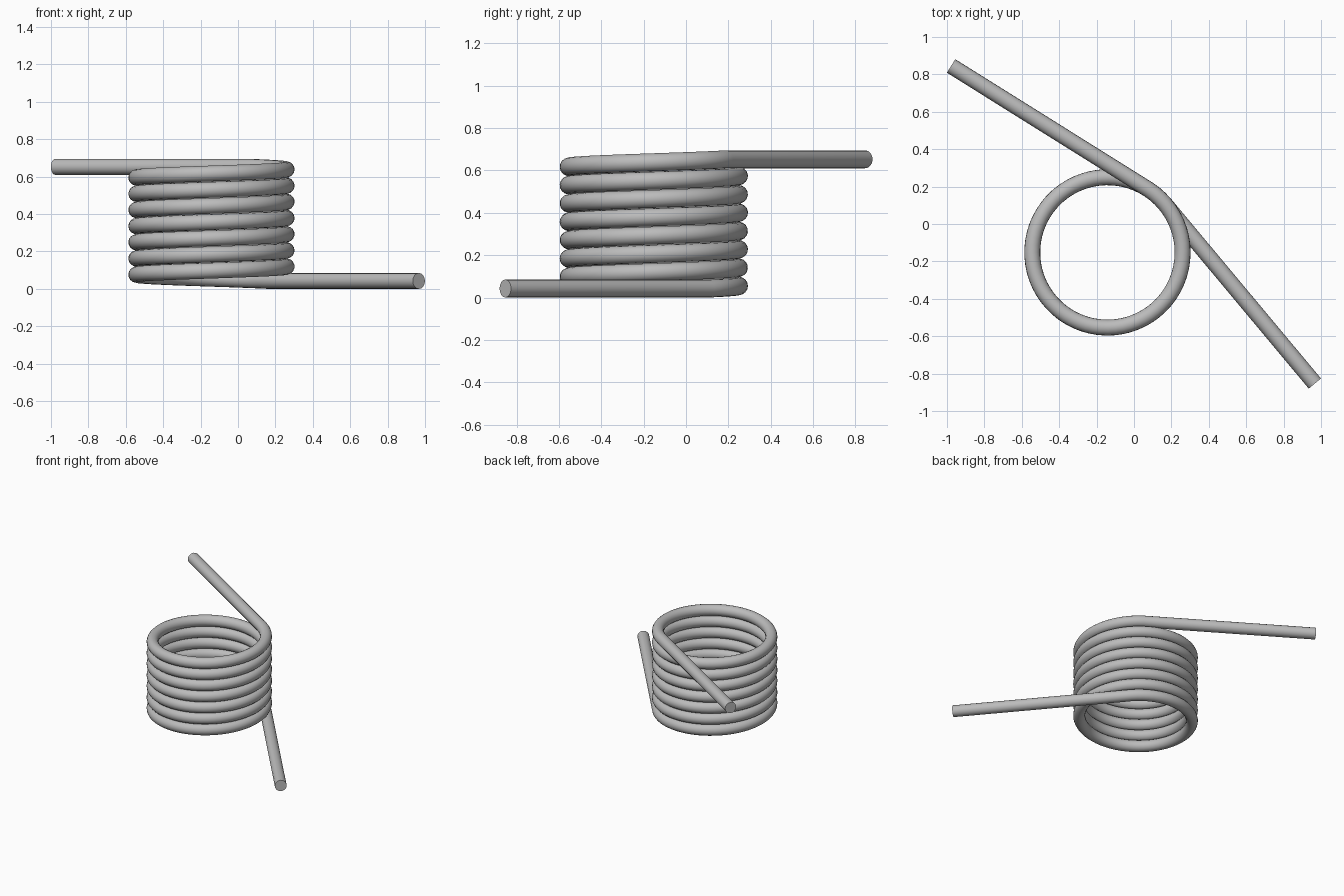
import bpy
from math import acos, atan2, cos, hypot, sin, tau

cube = bpy.data.objects.get("Cube")
if cube:
    bpy.data.objects.remove(cube)

WIRE = 0.0425               # wire radius
COIL = 0.402                # radius of the coil centreline
CX, CY = -0.142, -0.152     # coil axis
LOW, HIGH = WIRE, 0.695 - WIRE
TURNS = 7
STEPS = 64 * TURNS
low_tip = (0.967, -0.853)
high_tip = (-0.978, 0.845)


def tangent_angle(tip, side):
    """Angle on the coil where a straight leg from the tip touches it."""
    dx, dy = tip[0] - CX, tip[1] - CY
    return atan2(dy, dx) + side * acos(COIL / hypot(dx, dy))


# Wire path: lower leg, rising helix, upper leg
start = tangent_angle(low_tip, 1)
end = tangent_angle(high_tip, -1) + TURNS * tau
path = [(*low_tip, LOW)]
for i in range(STEPS + 1):
    t = i / STEPS
    a = start + (end - start) * t
    path.append((CX + COIL * cos(a), CY + COIL * sin(a), LOW + (HIGH - LOW) * t))
path.append((*high_tip, HIGH))

# Round wire swept along the path
curve = bpy.data.curves.new("spring_wire", "CURVE")
curve.dimensions = "3D"
curve.bevel_depth = WIRE
curve.bevel_resolution = 6
curve.use_fill_caps = True
spline = curve.splines.new("POLY")
spline.points.add(len(path) - 1)
for point, co in zip(spline.points, path):
    point.co = (*co, 1)

# Steel colour
steel = bpy.data.materials.new("steel_grey")
steel.use_nodes = True
grey = (0.5, 0.5, 0.5, 1)
steel.diffuse_color = grey
steel.node_tree.nodes["Principled BSDF"].inputs["Base Color"].default_value = grey
curve.materials.append(steel)

# Mesh with smooth sides and sharp cut ends
spring = bpy.data.objects.new("torsion_spring", curve)
bpy.context.collection.objects.link(spring)
bpy.ops.object.select_all(action="DESELECT")
spring.select_set(True)
bpy.context.view_layer.objects.active = spring
bpy.ops.object.convert(target="MESH")
bpy.ops.object.shade_smooth_by_angle()
